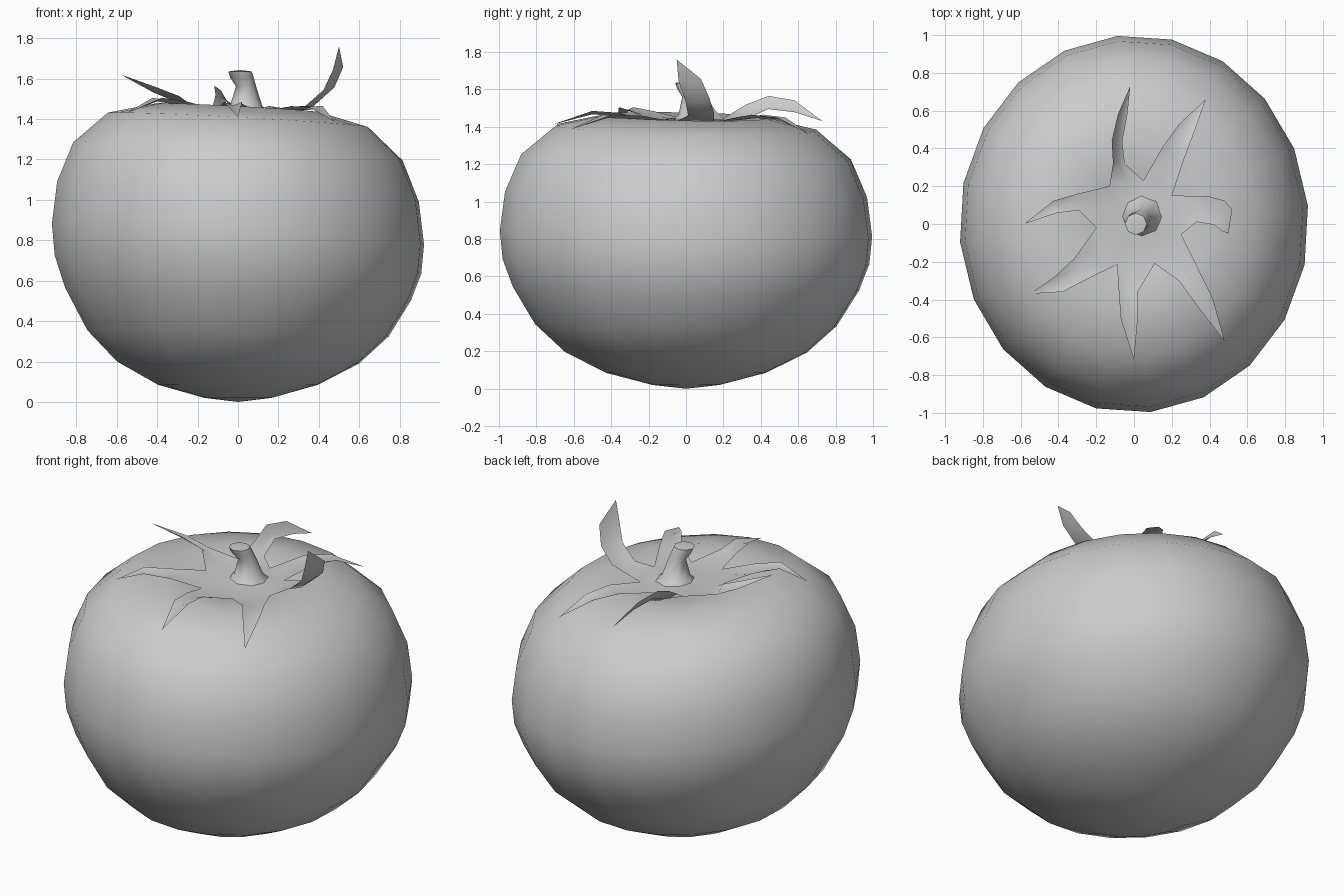
import bpy, bmesh, math
from mathutils import Vector

if "Cube" in bpy.data.objects:
    bpy.data.objects.remove(bpy.data.objects["Cube"])


def finish(name, bm, angle=180):
    bmesh.ops.recalc_face_normals(bm, faces=bm.faces[:])
    mesh = bpy.data.meshes.new(name)
    bm.to_mesh(mesh)
    bm.free()
    ob = bpy.data.objects.new(name, mesh)
    bpy.context.collection.objects.link(ob)
    bpy.ops.object.select_all(action='DESELECT')
    ob.select_set(True)
    bpy.context.view_layer.objects.active = ob
    bpy.ops.object.shade_smooth_by_angle(angle=math.radians(angle))
    return ob


def skin(bm, rings, cap_start=None, cap_end=None):
    # rings of equal size joined by quads, with optional pole points
    vs = [[bm.verts.new(p) for p in ring] for ring in rings]
    n = len(vs[0])
    for a, b in zip(vs, vs[1:]):
        for i in range(n):
            j = (i + 1) % n
            bm.faces.new((a[i], a[j], b[j], b[i]))
    for ring, pole in ((vs[0], cap_start), (vs[-1], cap_end)):
        if pole is not None:
            p = bm.verts.new(pole)
            for i in range(n):
                bm.faces.new((ring[i], ring[(i + 1) % n], p))


# Fruit: oval lathe, slightly tilted in its upper part
def tilt(x, y, z):
    w = min(max((z - 0.1) / 0.65, 0), 1)
    return Vector((x, y, z - w * (0.054 * x + 0.02 * y)))


profile = [(0.18, 0.02), (0.43, 0.085), (0.65, 0.195), (0.81, 0.34), (0.93, 0.535),
           (0.985, 0.68), (1.0, 0.83), (0.972, 1.04), (0.885, 1.24), (0.70, 1.395),
           (0.44, 1.455), (0.25, 1.425), (0.10, 1.39)]
SIDES = 20
rings = [[tilt(0.925 * r * math.cos(t), r * math.sin(t), z)
          for t in (math.radians(5.5) + math.tau * i / SIDES for i in range(SIDES))]
         for r, z in profile]
bm = bmesh.new()
skin(bm, rings, (0, 0, 0), (0, 0, 1.38))
finish("fruit", bm)

# Calyx: seven keeled leaves sharing a central star; each is (roll, half widths, path)
leaves = [
    (0.1, (0.075, 0.065), [(0.24, 0.06, 1.435), (0.36, 0.08, 1.47), (0.45, 0.06, 1.55),
                           (0.495, 0.02, 1.65), (0.50, -0.05, 1.76)]),
    (0.0, (0.065, 0.045), [(0.13, 0.21, 1.43), (0.21, 0.38, 1.465), (0.28, 0.51, 1.45), (0.38, 0.66, 1.36)]),
    (0.9, (0.05, 0.04), [(-0.04, 0.22, 1.44), (-0.08, 0.32, 1.48), (-0.09, 0.44, 1.53),
                         (-0.06, 0.58, 1.51), (-0.02, 0.73, 1.43)]),
    (0.3, (0.045, 0.035), [(-0.18, 0.09, 1.455), (-0.30, 0.115, 1.50), (-0.42, 0.09, 1.55), (-0.58, 0.0, 1.62)]),
    (0.0, (0.065, 0.045), [(-0.16, -0.14, 1.45), (-0.28, -0.235, 1.485), (-0.40, -0.32, 1.505), (-0.55, -0.37, 1.43)]),
    (0.0, (0.05, 0.045), [(-0.02, -0.23, 1.435), (-0.03, -0.36, 1.475), (-0.025, -0.50, 1.485), (0.0, -0.72, 1.41)]),
    (0.0, (0.06, 0.045), [(0.18, -0.14, 1.43), (0.29, -0.27, 1.46), (0.38, -0.42, 1.465), (0.48, -0.62, 1.385)]),
]
valleys = [(0.20, 0.15, 1.425), (0.05, 0.23, 1.43), (-0.13, 0.20, 1.445), (-0.20, -0.02, 1.445),
           (-0.09, -0.215, 1.44), (0.11, -0.21, 1.43), (0.25, -0.055, 1.425)]
HUB = Vector((0.03, 0.03, 1.445))


def hub_point(p):
    d = Vector((p[0] - HUB.x, p[1] - HUB.y, 0)).normalized()
    return HUB + 0.07 * d


bm = bmesh.new()
for i, (roll, widths, path) in enumerate(leaves):
    pts = [Vector(p) for p in path]
    out = pts[-1] - pts[0]
    side = Vector((-out.y, out.x, 0)).normalized()
    side = side * math.cos(roll) + Vector((0, 0, math.sin(roll)))
    left, right = Vector(valleys[i]), Vector(valleys[i - 1])
    rows = [[hub_point(left), hub_point(pts[0]), hub_point(right)], [left, pts[0], right]]
    inner = len(pts) - 2
    for k, p in enumerate(pts[1:-1]):
        w = widths[0] + (widths[1] - widths[0]) * k / max(inner - 1, 1)
        rows.append([p + side * w, p - Vector((0, 0, 0.018)), p - side * w])
    rows = [[bm.verts.new(p) for p in row] for row in rows]
    for a, b in zip(rows, rows[1:]):
        for j in (0, 1):
            bm.faces.new((a[j], a[j + 1], b[j + 1], b[j]))
    tip = bm.verts.new(pts[-1])
    for j in (0, 1):
        bm.faces.new((rows[-1][j], rows[-1][j + 1], tip))
bmesh.ops.remove_doubles(bm, verts=bm.verts[:], dist=0.002)
finish("calyx", bm, 60)

# Stem: short flared stalk leaning at the top
stations = [(0.04, 0.04, 1.42, 0.13), (0.04, 0.04, 1.465, 0.08), (0.04, 0.03, 1.56, 0.05),
            (0.02, 0.01, 1.605, 0.058), (0.01, 0.0, 1.635, 0.058)]
rings = [[Vector((x + r * math.cos(math.tau * i / 8), y + r * math.sin(math.tau * i / 8), z))
          for i in range(8)] for x, y, z, r in stations]
bm = bmesh.new()
skin(bm, rings, None, (0.01, 0.0, 1.643))
finish("stem", bm, 50)
